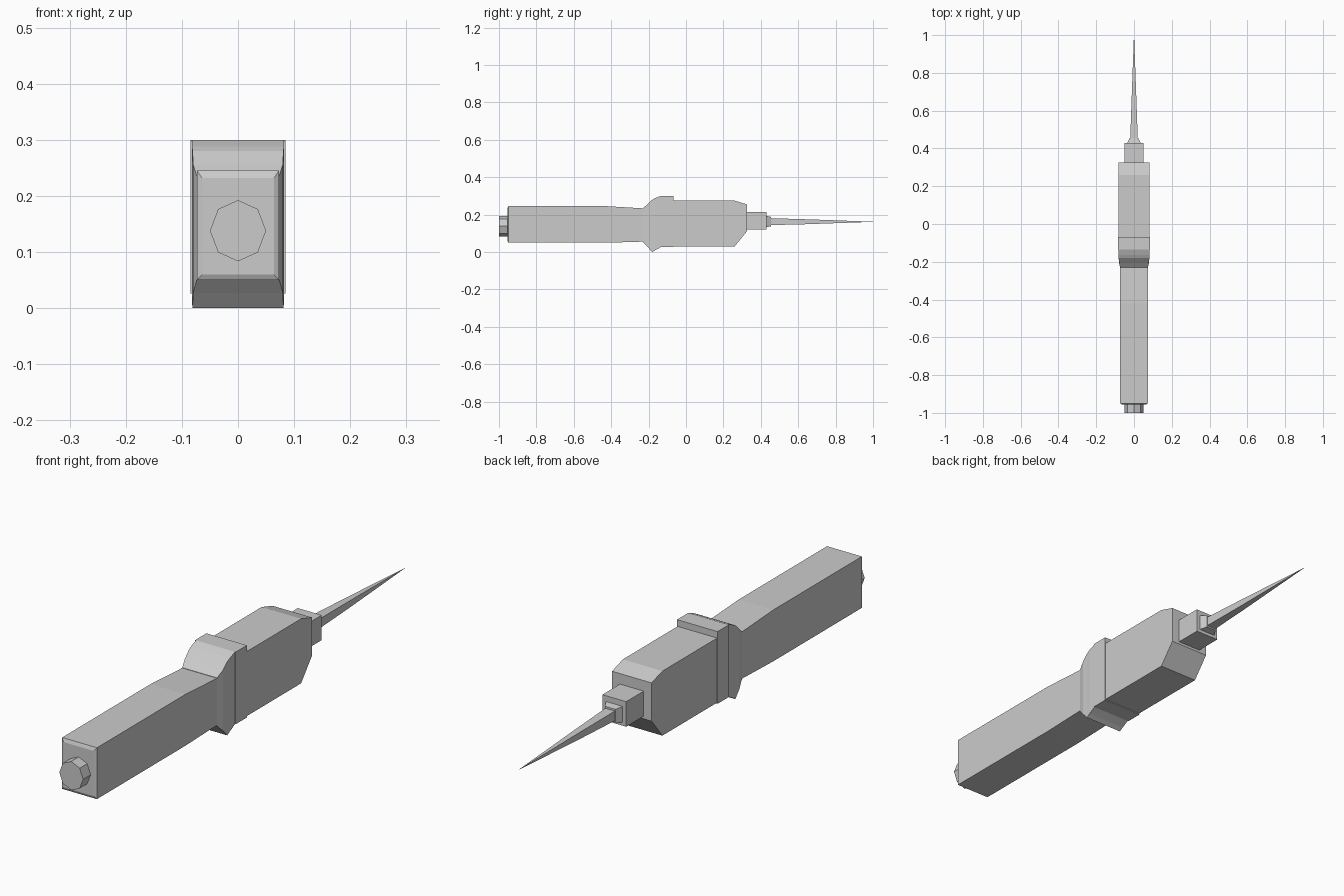
import bpy, bmesh
from math import cos, sin, tau

if "Cube" in bpy.data.objects:
    bpy.data.objects.remove(bpy.data.objects["Cube"])


def build(name, rings):
    """Skin equal-length point rings and cap both ends."""
    bm = bmesh.new()
    loops = [[bm.verts.new(p) for p in ring] for ring in rings]
    n = len(loops[0])
    for a, b in zip(loops, loops[1:]):
        for i in range(n):
            j = (i + 1) % n
            bm.faces.new((a[i], a[j], b[j], b[i]))
    bm.faces.new(loops[0])
    bm.faces.new(loops[-1])
    bmesh.ops.recalc_face_normals(bm, faces=bm.faces)
    mesh = bpy.data.meshes.new(name)
    bm.to_mesh(mesh)
    bm.free()
    obj = bpy.data.objects.new(name, mesh)
    bpy.context.collection.objects.link(obj)
    return obj


def loft(name, sections):
    """Rectangular sections along y: (y, half width, bottom, top)."""
    return build(name, [[(-w, y, z0), (w, y, z0), (w, y, z1), (-w, y, z1)]
                        for y, w, z0, z1 in sections])


# Handle with chamfered rear end and tapered neck
loft("handle", [(-0.955, 0.064, 0.06, 0.232), (-0.95, 0.073, 0.05, 0.245),
                (-0.42, 0.073, 0.05, 0.245), (-0.22, 0.073, 0.056, 0.233)])

# Flared collar between handle and body
loft("collar", [(-0.23, 0.073, 0.052, 0.235), (-0.205, 0.08, 0.027, 0.256),
                (-0.18, 0.081, 0.0, 0.28), (-0.165, 0.082, 0.01, 0.288),
                (-0.135, 0.082, 0.026, 0.3)])

# Raised band in front of the collar
loft("collar_band", [(-0.135, 0.085, 0.026, 0.3), (-0.068, 0.085, 0.026, 0.3)])

# Main body with sloped front edges
loft("body", [(-0.07, 0.083, 0.03, 0.275), (0.26, 0.083, 0.03, 0.275),
              (0.325, 0.083, 0.11, 0.255)])

# Nose block and small needle socket
loft("nose", [(0.32, 0.05, 0.12, 0.215), (0.43, 0.05, 0.12, 0.215)])
loft("needle_socket", [(0.43, 0.035, 0.133, 0.193), (0.455, 0.022, 0.138, 0.188)])

# Long four-sided needle
loft("needle", [(0.45, 0.02, 0.144, 0.181), (0.65, 0.013, 0.149, 0.175),
                (1.0, 0.0004, 0.1616, 0.1624)])

# Eight-sided end button
build("end_button", [[(0.05 * cos(tau * i / 8), y, 0.138 + 0.0545 * sin(tau * i / 8))
                      for i in range(8)] for y in (-1.0, -0.95)])
